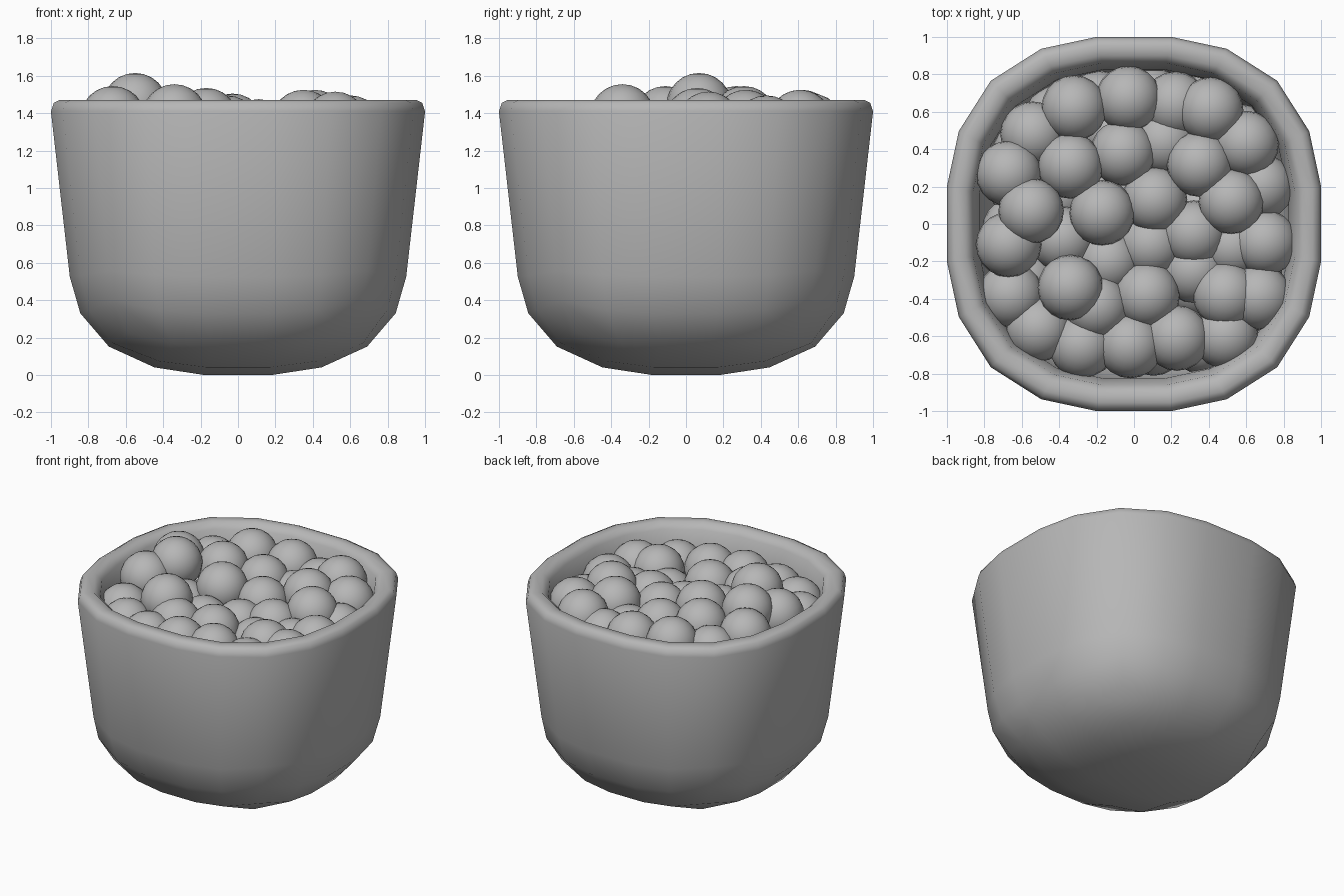
import bpy, bmesh
from mathutils import Vector

if "Cube" in bpy.data.objects:
    bpy.data.objects.remove(bpy.data.objects["Cube"])

P = 2.53  # roundness of the soft-square bowl

grey = bpy.data.materials.new("mid_grey")
grey.diffuse_color = (0.47, 0.47, 0.47, 1)
grey.use_nodes = True
grey.node_tree.nodes["Principled BSDF"].inputs["Base Color"].default_value = grey.diffuse_color


def rounded(v):
    """Push a cube point onto a soft-cornered (superellipsoid) surface."""
    n = sum(abs(c) ** P for c in v) ** (1 / P)
    return v * (1.007 / n)


def finish(bm, name):
    bmesh.ops.recalc_face_normals(bm, faces=bm.faces)
    me = bpy.data.meshes.new(name)
    bm.to_mesh(me)
    bm.free()
    me.shade_smooth()
    me.materials.append(grey)
    ob = bpy.data.objects.new(name, me)
    bpy.context.collection.objects.link(ob)
    return ob


# Bowl: lower half of a rounded cube, then rings for wall, rim and inside
bm = bmesh.new()
bmesh.ops.create_cube(bm, size=2)
bmesh.ops.subdivide_edges(bm, edges=bm.edges[:], cuts=4, use_grid_fill=True)
bmesh.ops.delete(bm, geom=[v for v in bm.verts if v.co.z > 0], context='VERTS')
for v in bm.verts:
    d = Vector([c * 0.53 / 0.6 if 0.4 < abs(c) < 0.8 else c for c in v.co])
    q = rounded(d)
    z = q.z * 0.67 if q.z > -0.3 else q.z * 0.66 - 0.003
    v.co = (q.x * 0.905, q.y * 0.905, z)
low = min(v.co.z for v in bm.verts)
for v in bm.verts:
    v.co.z -= low

loop = [e for e in bm.edges if e.is_boundary]
rings = [(1, 1.41), (0.985, 1.455), (0.955, 1.47), (0.90, 1.47),
         (0.86, 1.43), (0.825, 1.25), (0.80, 0.65), (0.55, 0.20)]
for r, z in rings:
    ext = bmesh.ops.extrude_edge_only(bm, edges=loop)['geom']
    loop = [g for g in ext if isinstance(g, bmesh.types.BMEdge)]
    for v in [g for g in ext if isinstance(g, bmesh.types.BMVert)]:
        q = rounded(Vector((v.co.x, v.co.y, 0)))
        v.co = (q.x * r, q.y * r, z)
bmesh.ops.contextual_create(bm, geom=loop)
finish(bm, "bowl")

# Balls: visible heap (x, y, z of centres)
heap = [
    (-.55, .07, 1.44), (-.34, -.34, 1.38), (-.67, .27, 1.37), (-.67, -.11, 1.37),
    (-.54, .48, 1.29), (-.32, .62, 1.35), (-.03, .67, 1.33), (.22, .64, 1.27),
    (.41, .61, 1.35), (.60, .43, 1.32), (-.34, .31, 1.37), (-.06, .38, 1.32),
    (.16, .44, 1.24), (.35, .32, 1.35), (.52, .12, 1.34), (-.17, .06, 1.36),
    (.11, .13, 1.30), (.32, -.05, 1.26), (.09, -.11, 1.22), (-.38, -.08, 1.23),
    (-.14, -.20, 1.22), (.32, -.25, 1.20), (.07, -.38, 1.28), (-.20, -.44, 1.28),
    (-.66, -.38, 1.24), (-.51, -.56, 1.24), (-.28, -.65, 1.24), (-.02, -.65, 1.27),
    (.23, -.61, 1.27), (.49, -.60, 1.23), (.49, -.38, 1.28), (.67, -.39, 1.26),
    (.70, -.10, 1.26), (.53, -.12, 1.20), (.68, .20, 1.23),
]
# Lower layer closes the gaps under the heap
under = [(-y * 0.95, x * 0.95, 1.09) for x, y, z in heap]

bm = bmesh.new()
bmesh.ops.create_uvsphere(bm, u_segments=20, v_segments=12, radius=0.175)
first = finish(bm, "ball_01")
for i, pos in enumerate(heap + under):
    ob = first
    if i:
        ob = bpy.data.objects.new(f"ball_{i + 1:02d}", first.data)
        bpy.context.collection.objects.link(ob)
    ob.location = pos
